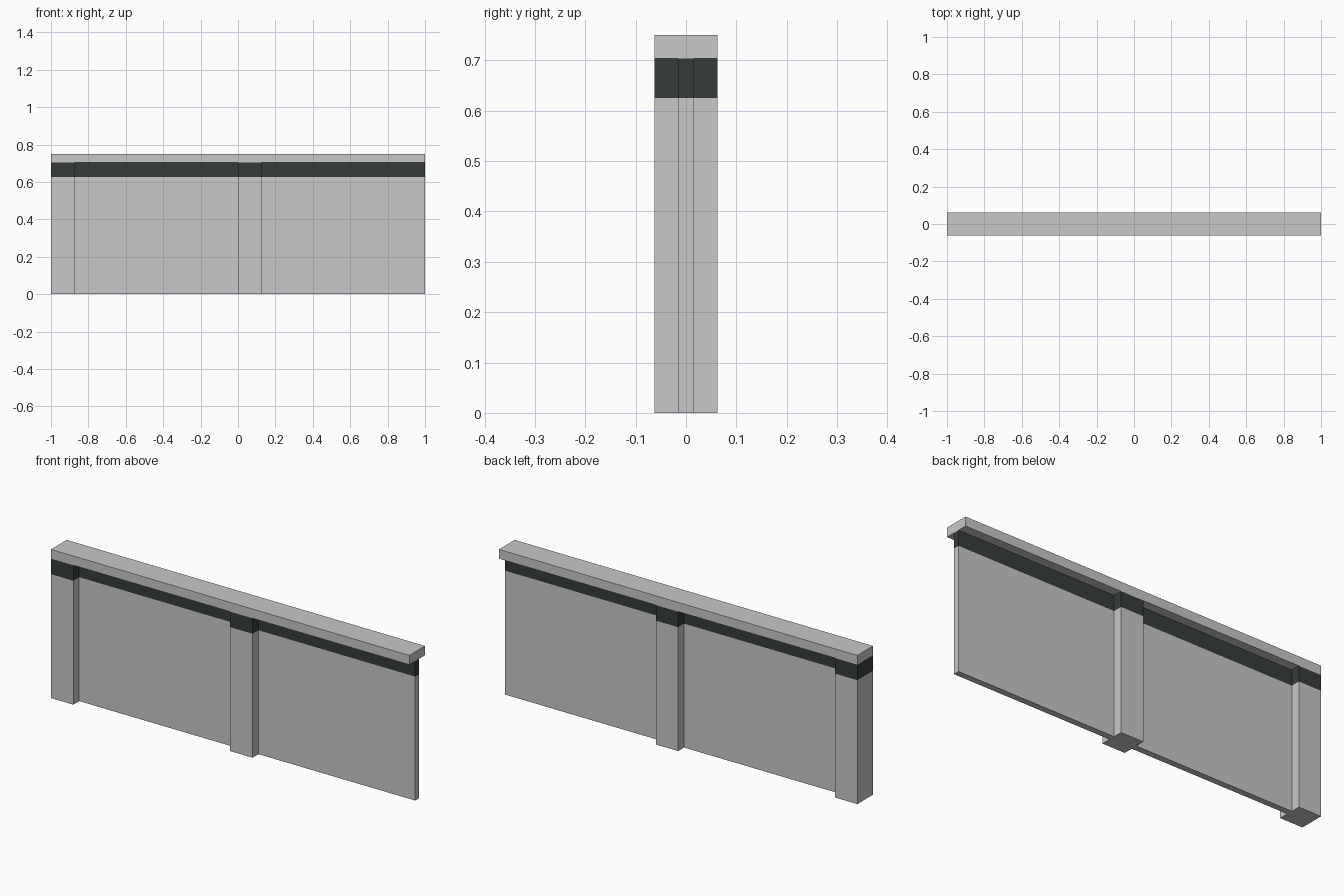
import bpy, bmesh

if "Cube" in bpy.data.objects:
    bpy.data.objects.remove(bpy.data.objects["Cube"])

LENGTH, DEPTH = 2.0, 0.125       # overall wall size
PANEL = 0.03125                  # panel thickness
BAND_Z, CAP_Z, TOP_Z = 0.625, 0.7031, 0.75


def material(name, rgb):
    m = bpy.data.materials.new(name)
    m.diffuse_color = (*rgb, 1)
    m.use_nodes = True
    m.node_tree.nodes["Principled BSDF"].inputs["Base Color"].default_value = m.diffuse_color
    return m


grey = material("light_grey", (0.578, 0.578, 0.578))
dark = material("dark_slate", (0.037, 0.045, 0.044))


def box(name, x0, x1, depth, z0, z1, band=False):
    """Box centred on y; with band=True it is cut at BAND_Z and dark above."""
    bm = bmesh.new()
    bmesh.ops.create_cube(bm, size=1)
    for v in bm.verts:
        v.co.x = x0 if v.co.x < 0 else x1
        v.co.y *= depth
        v.co.z = z0 if v.co.z < 0 else z1
    if band:
        bmesh.ops.bisect_plane(bm, geom=bm.verts[:] + bm.edges[:] + bm.faces[:],
                               plane_co=(0, 0, BAND_Z), plane_no=(0, 0, 1))
        for f in bm.faces:
            f.material_index = int(f.calc_center_median().z > BAND_Z)
    bmesh.ops.recalc_face_normals(bm, faces=bm.faces)
    me = bpy.data.meshes.new(name)
    bm.to_mesh(me)
    bm.free()
    me.materials.append(grey)
    me.materials.append(dark)
    ob = bpy.data.objects.new(name, me)
    bpy.context.collection.objects.link(ob)
    return ob


# Two equal bays, each a square post followed by a thin panel
for i, x in enumerate((-1.0, 0.0), 1):
    box(f"post_{i}", x, x + DEPTH, DEPTH, 0, CAP_Z, band=True)
    box(f"panel_{i}", x + DEPTH, x + 1.0, PANEL, 0, CAP_Z, band=True)

# Coping rail along the whole top
box("top_rail", -LENGTH / 2, LENGTH / 2, DEPTH, CAP_Z, TOP_Z)
